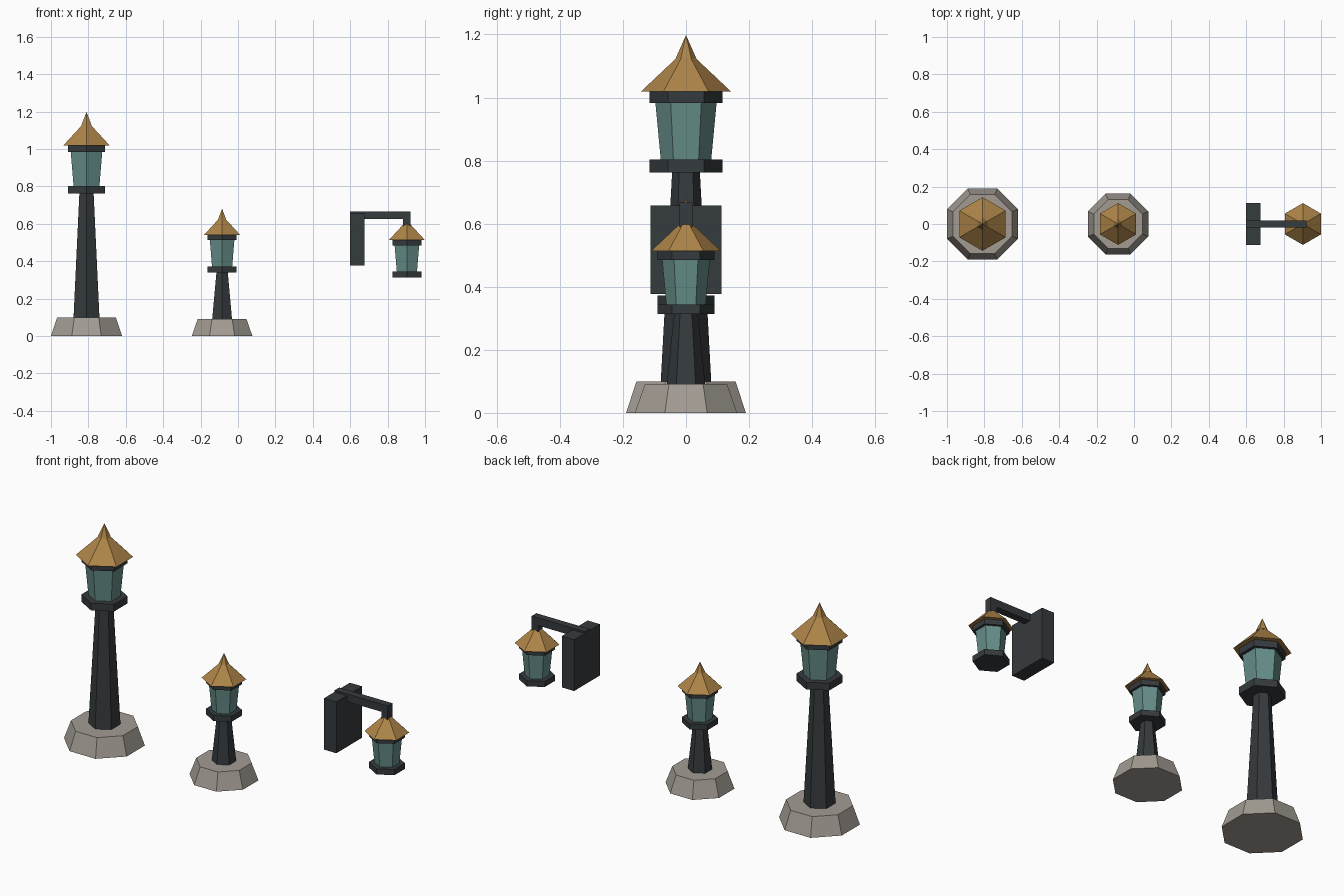
import bpy, bmesh, math

if "Cube" in bpy.data.objects:
    bpy.data.objects.remove(bpy.data.objects["Cube"])


def material(name, rgb):
    m = bpy.data.materials.new(name)
    m.diffuse_color = (*rgb, 1)
    m.use_nodes = True
    m.node_tree.nodes["Principled BSDF"].inputs["Base Color"].default_value = m.diffuse_color
    return m


IRON = material("dark_iron", (0.036, 0.043, 0.047))
BRASS = material("brass", (0.42, 0.23, 0.065))
GLASS = material("glass", (0.13, 0.27, 0.25))
STONE = material("stone", (0.36, 0.33, 0.29))


def finish(name, bm, mat):
    bmesh.ops.recalc_face_normals(bm, faces=bm.faces)
    me = bpy.data.meshes.new(name)
    bm.to_mesh(me)
    bm.free()
    me.materials.append(mat)
    ob = bpy.data.objects.new(name, me)
    bpy.context.collection.objects.link(ob)
    return ob


def taper(name, x, z0, z1, r0, r1, mat, sides=6, turn=math.pi / 2):
    """Flat-sided tapered prism; a zero top radius makes a point."""
    bm = bmesh.new()

    def ring(r, z):
        return [bm.verts.new((x + r * math.cos(turn + i * math.tau / sides),
                              r * math.sin(turn + i * math.tau / sides), z))
                for i in range(sides)]
    low = ring(r0, z0)
    bm.faces.new(low)
    if r1:
        high = ring(r1, z1)
        bm.faces.new(high)
    else:
        high = [bm.verts.new((x, 0, z1))] * sides
    for i in range(sides):
        j = (i + 1) % sides
        quad = [low[i], low[j], high[j], high[i]]
        bm.faces.new(quad if r1 else quad[:3])
    return finish(name, bm, mat)


def box(name, x0, x1, half_y, z0, z1, mat):
    bm = bmesh.new()
    bmesh.ops.create_cube(bm, size=1)
    for v in bm.verts:
        v.co.x = x0 if v.co.x < 0 else x1
        v.co.y *= 2 * half_y
        v.co.z = z0 if v.co.z < 0 else z1
    return finish(name, bm, mat)


def lantern(prefix, x, z, s, finial=True):
    """Lantern head whose lower collar sits at height z, scaled by s."""
    parts = [("lower_collar", 0, 0.04, 0.115, 0.115, IRON),
             ("glass", 0.04, 0.22, 0.08, 0.097, GLASS),
             ("upper_collar", 0.22, 0.256, 0.115, 0.115, IRON),
             ("roof", 0.256, 0.37, 0.143, 0.022, BRASS)]
    if finial:
        parts.append(("finial", 0.363, 0.435, 0.032, 0, BRASS))
    for name, z0, z1, r0, r1, mat in parts:
        taper(f"{prefix}_{name}", x, z + z0 * s, z + z1 * s, r0 * s, r1 * s, mat)


def standing_lamp(prefix, x, base, base_top, base_h, post_r, post_top, z, s):
    k = 1 / math.cos(math.pi / 8)  # apothem to corner radius
    taper(f"{prefix}_base", x, 0, base_h, base * k, base_top * k, STONE, 8, math.pi / 8)
    taper(f"{prefix}_post", x, base_h, z, post_r, post_top, IRON)
    lantern(prefix, x, z, s)


# Tall and short standing lamps
standing_lamp("tall_lamp", -0.81, 0.19, 0.157, 0.10, 0.08, 0.044, 0.763, 1.0)
standing_lamp("short_lamp", -0.085, 0.162, 0.13, 0.092, 0.061, 0.035, 0.341, 0.78)

# Wall bracket with hanging lantern
box("wall_plate", 0.60, 0.675, 0.112, 0.377, 0.658, IRON)
box("bracket_arm", 0.60, 0.922, 0.02, 0.625, 0.667, IRON)
box("bracket_drop", 0.883, 0.922, 0.02, 0.57, 0.63, IRON)
lantern("wall_lamp", 0.903, 0.313, 0.78, finial=False)
